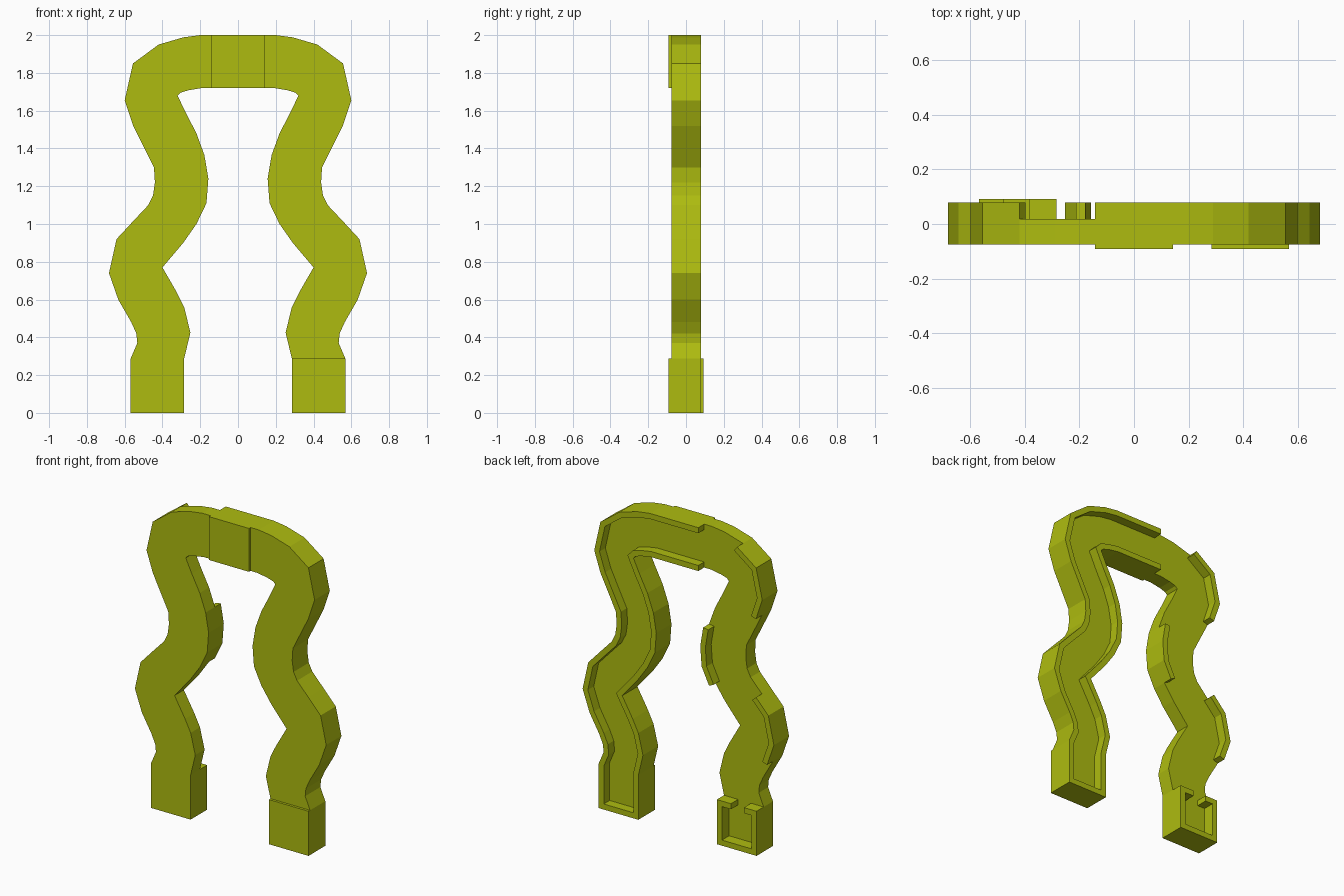
import bpy, bmesh
from mathutils import Vector

if "Cube" in bpy.data.objects:
    bpy.data.objects.remove(bpy.data.objects["Cube"])

# Right-half edges of the wavy arch (x, z), bottom to top
OUTER = [(.568, 0), (.568, .288), (.533, .37), (.538, .42), (.565, .48), (.634, .60),
         (.683, .74), (.643, .92), (.555, 1.015), (.475, 1.10), (.45, 1.15), (.44, 1.22),
         (.445, 1.30), (.48, 1.37), (.555, 1.52), (.60, 1.655), (.556, 1.85),
         (.42, 1.95), (.29, 1.988), (.20, 2.0)]
INNER = [(.285, 0), (.285, .288), (.252, .425), (.285, .56), (.325, .64), (.40, .77),
         (.29, .90), (.22, 1.0), (.167, 1.11), (.157, 1.24), (.178, 1.365), (.22, 1.48),
         (.277, 1.59), (.32, 1.68), (.305, 1.695), (.263, 1.708), (.19, 1.72)]
T = .036                                    # rim thickness
FRONT, FLOOR, BACK, EDGE = -.076, .019, .079, .092

mat = bpy.data.materials.new("olive_yellow")
mat.diffuse_color = (.42, .50, .005, 1)
mat.use_nodes = True
mat.node_tree.nodes["Principled BSDF"].inputs["Base Color"].default_value = mat.diffuse_color


def flip(pts):
    return [(-x, z) for x, z in pts]


def prism(name, pts, y0, y1):
    bm = bmesh.new()
    face = bm.faces.new([bm.verts.new((x, y0, z)) for x, z in pts])
    ext = bmesh.ops.extrude_face_region(bm, geom=[face], use_keep_orig=True)
    verts = [g for g in ext["geom"] if isinstance(g, bmesh.types.BMVert)]
    bmesh.ops.translate(bm, vec=(0, y1 - y0, 0), verts=verts)
    bmesh.ops.recalc_face_normals(bm, faces=bm.faces)
    me = bpy.data.meshes.new(name)
    bm.to_mesh(me)
    bm.free()
    me.materials.append(mat)
    ob = bpy.data.objects.new(name, me)
    bpy.context.collection.objects.link(ob)
    return ob


def box(name, x0, x1, z0, z1, y0, y1):
    return prism(name, [(x0, z0), (x1, z0), (x1, z1), (x0, z1)], y0, y1)


def strip(pts, side):
    """Band of thickness T beside a path; side +1 is left of travel, -1 right."""
    p = [Vector(q) for q in pts]
    n = []
    for a, b in zip(p, p[1:]):
        d = (b - a).normalized()
        n.append(Vector((-d.y, d.x)) * side)
    off = []
    for i, q in enumerate(p):
        a, b = n[max(i - 1, 0)], n[min(i, len(n) - 1)]
        off.append(q + (a + b) * T / (1 + a.dot(b)))
    return [tuple(q) for q in p + off[::-1]]


# Front plate of the whole arch
right = OUTER + flip(OUTER)[::-1]
prism("arch_plate", right + flip(INNER) + INNER[::-1], FRONT, FLOOR)

# Continuous rims on the right leg, running past the top centre
prism("right_outer_rim", strip(OUTER + [(-.143, 2.0)], 1), FLOOR, BACK)
prism("right_inner_rim", strip(INNER + [(-.143, 1.72)], -1), FLOOR, BACK)
box("right_foot_rim", .285 + T, .568 - T, 0, T, FLOOR, BACK)

# Short clip rims on the left leg
prism("left_upper_clip", flip(strip(OUTER[14:18], 1)), FLOOR, BACK)
prism("left_lower_clip", flip(strip(OUTER[5:9], 1)), FLOOR, BACK)
prism("left_inner_clip", flip(strip(INNER[7:11], -1)), FLOOR, BACK)

# Raised pads on the front
box("top_pad", -.143, .143, 1.72, 2.0, -EDGE, FRONT)
box("right_foot_pad", .285, .568, 0, .288, -EDGE, FRONT)

# Left foot cup: walls, floor and two top lugs with a gap
foot = [(-.42 - .058, .288), (-.568, .288), (-.568, 0), (-.285, 0), (-.285, .288), (-.385, .288),
        (-.385, .288 - T), (-.285 - T, .288 - T), (-.285 - T, T), (-.568 + T, T),
        (-.568 + T, .288 - T), (-.478, .288 - T)]
prism("left_foot_cup", foot, FLOOR, EDGE)
